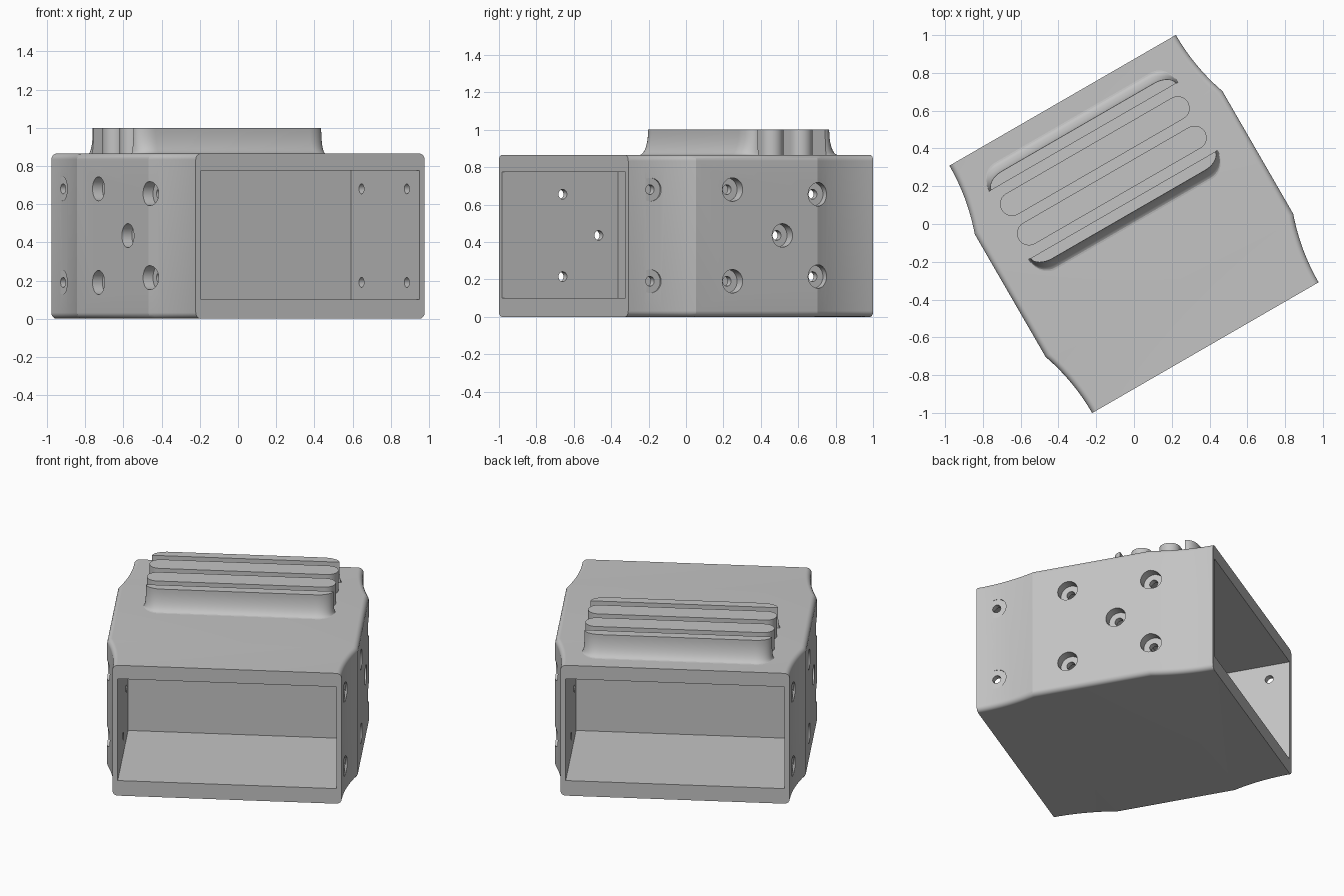
import bpy, bmesh, math
from math import sin, cos, pi
from mathutils import Matrix

cube = bpy.data.objects.get("Cube")
if cube:
    bpy.data.objects.remove(cube, do_unlink=True)

TURN = math.radians(30)          # the whole box stands turned about z
HEIGHT = 0.865                   # top of the box
END, WAIST = 0.756, 0.375        # half depth of the box and of its flat side
NARROW, WIDE = 0.692, 0.757      # half width at the ends and at the waist

gray = bpy.data.materials.new("plain_gray")
gray.use_nodes = True
gray.diffuse_color = (0.55, 0.55, 0.55, 1)
gray.node_tree.nodes["Principled BSDF"].inputs["Base Color"].default_value = gray.diffuse_color


def make_object(name, bm):
    bmesh.ops.recalc_face_normals(bm, faces=bm.faces)
    mesh = bpy.data.meshes.new(name)
    bm.to_mesh(mesh)
    bm.free()
    obj = bpy.data.objects.new(name, mesh)
    bpy.context.collection.objects.link(obj)
    mesh.materials.append(gray)
    obj.rotation_euler.z = TURN
    return obj


def activate(obj):
    bpy.ops.object.select_all(action='DESELECT')
    obj.select_set(True)
    bpy.context.view_layer.objects.active = obj


def smooth(obj):
    activate(obj)
    bpy.ops.object.shade_smooth_by_angle(angle=math.radians(16))


def loft(bm, rings):
    """Skin a row of closed rings and cap both ends."""
    loops = [[bm.verts.new(p) for p in ring] for ring in rings]
    n = len(loops[0])
    for a, b in zip(loops, loops[1:]):
        for i in range(n):
            j = (i + 1) % n
            bm.faces.new((a[i], a[j], b[j], b[i]))
    bm.faces.new(loops[0])
    bm.faces.new(loops[-1])


def cut(obj, cutter):
    cutter.hide_render = True
    activate(obj)
    mod = obj.modifiers.new("cut", 'BOOLEAN')
    mod.operation, mod.solver, mod.object = 'DIFFERENCE', 'EXACT', cutter
    bpy.ops.object.modifier_apply(modifier=mod.name)
    bpy.data.objects.remove(cutter, do_unlink=True)


# Box body: rounded sections that narrow along an arc towards both ends
def section(v, half, r=0.032, steps=8):
    pts = []
    corners = [(1, 1), (-1, 1), (-1, -1), (1, -1)]
    for k, (sx, sz) in enumerate(corners):
        for i in range(steps + 1):
            a = (k + i / steps) * pi / 2
            pts.append((sx * (half - r) + r * cos(a), v,
                        HEIGHT / 2 + sz * (HEIGHT / 2 - r) + r * sin(a)))
    return pts


run, rise = END - WAIST, WIDE - NARROW
radius = (run ** 2 + rise ** 2) / (2 * rise)
stations = []
for i in range(13):
    d = run * i / 12
    stations.append((-END + d, NARROW + radius - math.sqrt(radius ** 2 - d ** 2)))
stations += [(-v, h) for v, h in reversed(stations)]
bm = bmesh.new()
loft(bm, [section(v, h) for v, h in stations])
body = make_object("box_body", bm)

# Open pockets at the front and back, parted by a middle wall
bm = bmesh.new()
for side in (-1, 1):
    size = Matrix.Diagonal((1.32, 0.96, 0.675, 1))
    bmesh.ops.create_cube(bm, size=1, matrix=Matrix.Translation((0, side * 0.52, 0.4375)) @ size)
cut(body, make_object("pocket_cutter", bm))

# Counterbored screw holes through both side walls, alike after a half turn
HOLES = [(-0.625, 0.19), (-0.625, 0.68), (-0.15, 0.19), (-0.15, 0.68),
         (0.158, 0.435), (0.38, 0.215), (0.38, 0.655)]
STEPS = [(0.6, 0.026), (0.697, 0.026), (0.697, 0.063), (0.85, 0.063)]
bm = bmesh.new()
for side in (-1, 1):
    for v, z in HOLES:
        loft(bm, [[(side * u, side * v + r * cos(a), z + r * sin(a))
                   for a in (2 * pi * i / 32 for i in range(32))] for u, r in STEPS])
cut(body, make_object("screw_hole_cutter", bm))
smooth(body)

# Rail on the top: two inner bars with round ends
RAIL_MID, BAR, LENGTH = 0.325, 0.0635, 0.57
for name, v in (("front_inner_bar", RAIL_MID - 0.09), ("back_inner_bar", RAIL_MID + 0.09)):
    ring = []
    for side in (1, -1):
        for i in range(17):
            a = -pi / 2 + pi * i / 16
            ring.append((side * (LENGTH - BAR + BAR * cos(a)), v + side * BAR * sin(a)))
    bm = bmesh.new()
    loft(bm, [[(x, y, z) for x, y in ring] for z in (HEIGHT - 0.01, 1.0)])
    smooth(make_object(name, bm))


# Two outer bars: straight inside, round corners and a flared foot outside
def outer_ring(side, depth, half, z, steps=10):
    inner = RAIL_MID + side * 0.208
    pts = []
    for end in (1, -1):
        for i in range(steps + 1):
            a = pi / 2 * (i if end == 1 else steps - i) / steps
            pts.append((end * (half - 0.1 + 0.1 * cos(a)), inner + side * depth * sin(a), z))
    return pts


for name, side in (("front_outer_bar", -1), ("back_outer_bar", 1)):
    rings = [outer_ring(side, 0.117, 0.577, HEIGHT - 0.01)]
    for i in range(11):
        a = pi / 2 * i / 10
        flare = 1 - sin(a)
        rings.append(outer_ring(side, 0.059 + 0.058 * flare, 0.565 + 0.012 * flare,
                                1 - (1 - HEIGHT) * cos(a)))
    bm = bmesh.new()
    loft(bm, rings)
    smooth(make_object(name, bm))
